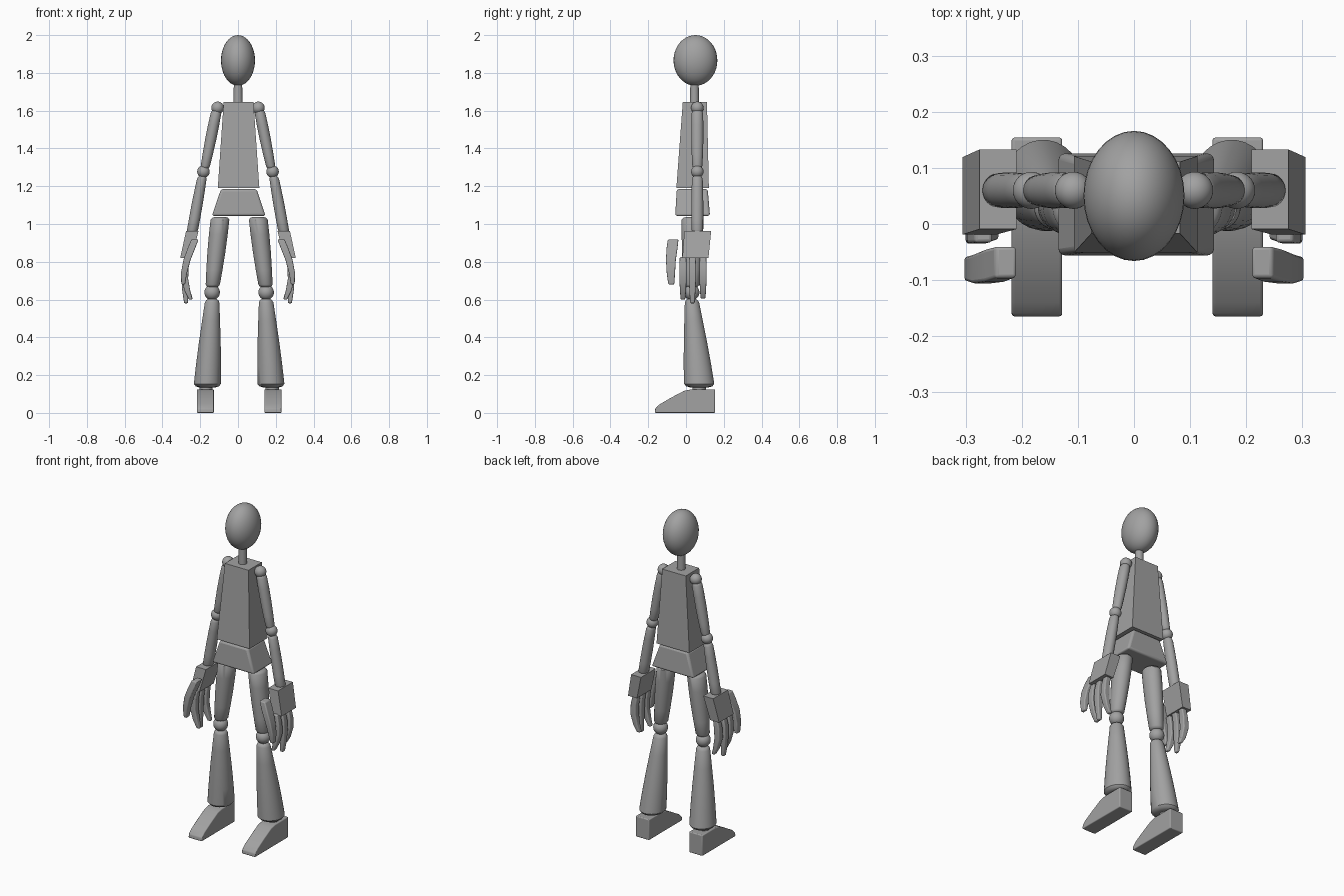
import bpy, bmesh, math

cube = bpy.data.objects.get("Cube")
if cube:
    bpy.data.objects.remove(cube, do_unlink=True)

GREY = (0.36, 0.36, 0.36, 1)
clay = bpy.data.materials.new("clay grey")
clay.use_nodes = True
clay.diffuse_color = GREY
clay.node_tree.nodes["Principled BSDF"].inputs["Base Color"].default_value = GREY


def finish(name, bm, smooth=True, bevel=0):
    """Turn a bmesh into a named object with the shared material."""
    bmesh.ops.recalc_face_normals(bm, faces=bm.faces)
    mesh = bpy.data.meshes.new(name)
    bm.to_mesh(mesh)
    bm.free()
    mesh.materials.append(clay)
    obj = bpy.data.objects.new(name, mesh)
    bpy.context.collection.objects.link(obj)
    if bevel:
        mod = obj.modifiers.new("soft edges", "BEVEL")
        mod.width, mod.segments = bevel, 3
    if smooth:
        bpy.ops.object.select_all(action="DESELECT")
        obj.select_set(True)
        bpy.context.view_layer.objects.active = obj
        bpy.ops.object.shade_smooth_by_angle(angle=math.radians(40))
    return obj


def loft(name, rings, sides=4, **kw):
    """Skin level rings of (x, y, z, half width, half depth); 4 sides give boxes."""
    bm = bmesh.new()
    grow = math.sqrt(2) if sides == 4 else 1
    loops = []
    for x, y, z, rx, ry in rings:
        angles = [math.tau * (i + 0.5) / sides for i in range(sides)]
        loops.append([bm.verts.new((x + rx * grow * math.cos(a),
                                    y + ry * grow * math.sin(a), z)) for a in angles])
    for low, high in zip(loops, loops[1:]):
        for i in range(sides):
            j = (i + 1) % sides
            bm.faces.new((low[i], low[j], high[j], high[i]))
    bm.faces.new(loops[0])
    bm.faces.new(loops[-1])
    return finish(name, bm, **kw)


def limb(name, top, bottom, r_top, r_bottom, rounding=0.04, bulge=0.0):
    """Tapered round limb with softened ends; radii are (x, y) pairs."""
    softness = [(0, 0.6), (0.3, 0.85), (1, 1)]
    steps = [(t * rounding, s) for t, s in softness] + [(0.25, 1), (0.5, 1), (0.75, 1)]
    steps += [(1 - t * rounding, s) for t, s in reversed(softness)]
    rings = []
    for t, s in steps:
        s *= 1 + bulge * math.sin(math.pi * t)
        mix = lambda a, b: a + (b - a) * t
        rings.append([mix(a, b) for a, b in zip(top, bottom)]
                     + [s * mix(a, b) for a, b in zip(r_top, r_bottom)])
    return loft(name, rings, sides=28)


def ball(name, centre, radii):
    bm = bmesh.new()
    bmesh.ops.create_uvsphere(bm, u_segments=32, v_segments=20, radius=1)
    bmesh.ops.scale(bm, vec=radii, verts=bm.verts)
    bmesh.ops.translate(bm, vec=centre, verts=bm.verts)
    return finish(name, bm)


# Head, neck and trunk
ball("head", (0, 0.05, 1.866), (0.09, 0.116, 0.134))
limb("neck", (0, 0.045, 1.76), (0, 0.045, 1.64), (0.022, 0.022), (0.024, 0.024), 0.02)
loft("chest", [(0.003, 0.035, 1.19, 0.11, 0.086), (0.003, 0.047, 1.645, 0.079, 0.064)],
     smooth=False)
loft("pelvis", [(0.004, 0.035, 1.043, 0.142, 0.092), (0.004, 0.033, 1.185, 0.094, 0.082)],
     bevel=0.012)

# Foot outline seen from the side, as (y, z)
FOOT = [(-0.165, 0), (-0.163, 0.022), (-0.14, 0.045), (-0.08, 0.08), (-0.01, 0.117),
        (0.03, 0.125), (0.154, 0.125), (0.154, 0)]


def foot(name, x, half):
    bm = bmesh.new()
    face = bm.faces.new([bm.verts.new((x - half, y, z)) for y, z in FOOT])
    side = bmesh.ops.extrude_face_region(bm, geom=[face])["geom"]
    moved = [v for v in side if isinstance(v, bmesh.types.BMVert)]
    bmesh.ops.translate(bm, vec=(2 * half, 0, 0), verts=moved)
    return finish(name, bm, bevel=0.005)


for word, s in (("left", 1), ("right", -1)):
    # Arm
    ax = lambda x: s * x
    ball(word + "_shoulder", (ax(0.108), 0.06, 1.615), (0.033,) * 3)
    limb(word + "_upper_arm", (ax(0.113), 0.06, 1.605), (ax(0.176), 0.06, 1.29),
         (0.028, 0.03), (0.024, 0.026), 0.06, 0.15)
    ball(word + "_elbow", (ax(0.183), 0.06, 1.277), (0.033,) * 3)
    limb(word + "_forearm", (ax(0.189), 0.06, 1.255), (ax(0.244), 0.06, 0.95),
         (0.025, 0.028), (0.029, 0.03), 0.06, 0.1)

    # Hand
    loft(word + "_palm", [(ax(0.276), 0.05, 0.82, 0.03, 0.069),
                          (ax(0.242), 0.062, 0.962, 0.033, 0.071)], smooth=False)
    for finger, y, tip_x, tip_z in (("index", -0.016, 0.25, 0.6),
                                    ("middle", 0.034, 0.275, 0.58),
                                    ("outer", 0.09, 0.25, 0.605)):
        bend = 0.5 * (tip_x + 0.285)
        loft(f"{word}_{finger}_finger",
             [(ax(tip_x), y, tip_z, 0.01, 0.012), (ax(bend), y, 0.645, 0.015, 0.016),
              (ax(0.282), y, 0.71, 0.018, 0.019), (ax(0.279), y, 0.77, 0.018, 0.019),
              (ax(0.268), y, 0.825, 0.016, 0.017)], bevel=0.006)
    loft(word + "_thumb",
         [(ax(0.29), -0.078, 0.68, 0.01, 0.016), (ax(0.286), -0.08, 0.74, 0.016, 0.022),
          (ax(0.27), -0.08, 0.81, 0.019, 0.026), (ax(0.247), -0.074, 0.87, 0.02, 0.029),
          (ax(0.228), -0.068, 0.918, 0.019, 0.028)], bevel=0.006)

    # Leg
    lx = lambda x: s * x + 0.006
    limb(word + "_thigh", (lx(0.1), 0.035, 1.037), (lx(0.141), 0.03, 0.665),
         (0.05, 0.058), (0.037, 0.04), 0.04, 0.1)
    ball(word + "_knee", (lx(0.143), 0.03, 0.638), (0.041,) * 3)
    limb(word + "_shin", (lx(0.142), 0.03, 0.603), (lx(0.169), 0.071, 0.135),
         (0.037, 0.036), (0.073, 0.082), 0.04, 0.06)
    limb(word + "_ankle", (lx(0.175), 0.07, 0.16), (lx(0.175), 0.07, 0.115),
         (0.035, 0.035), (0.035, 0.035))
    foot(word + "_foot", lx(0.179), 0.045)
